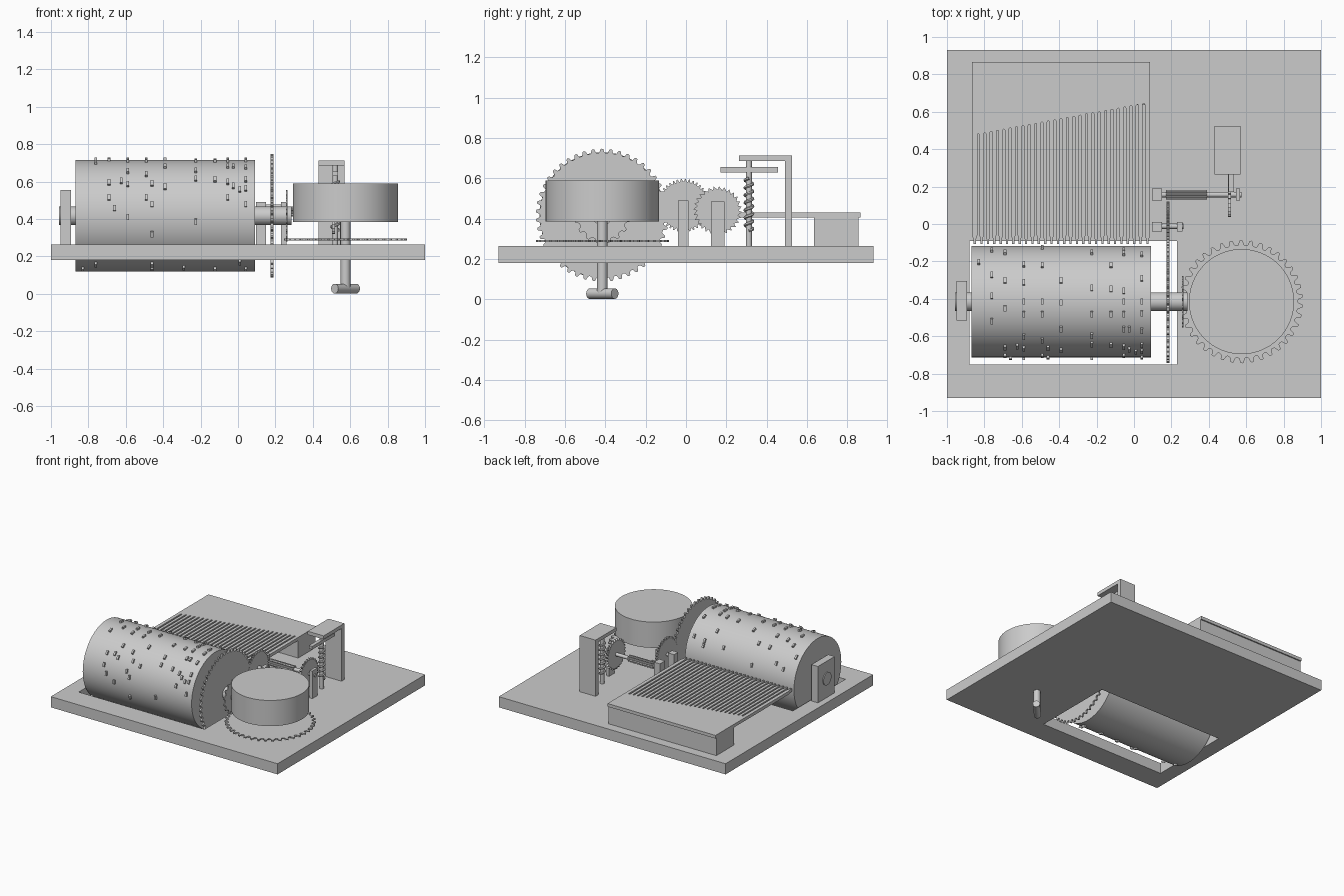
import bpy, bmesh
from math import sin, cos, pi, radians, tau
from mathutils import Matrix

if "Cube" in bpy.data.objects:
    bpy.data.objects.remove(bpy.data.objects["Cube"])

CY, CZ = -0.415, 0.417      # drum axis
BX = 0.575                  # spring barrel axis


def finish(name, bm):
    bmesh.ops.recalc_face_normals(bm, faces=bm.faces)
    me = bpy.data.meshes.new(name)
    bm.to_mesh(me)
    bm.free()
    ob = bpy.data.objects.new(name, me)
    bpy.context.collection.objects.link(ob)
    return ob


def place(p, w, axis):
    # 2D outline point to 3D: axis x uses (y, z), axis z uses (x, y)
    return (w, p[0], p[1]) if axis == 'x' else (p[0], p[1], w)


def prism(name, pts, a, b, axis):
    bm = bmesh.new()
    lo = [bm.verts.new(place(p, a, axis)) for p in pts]
    hi = [bm.verts.new(place(p, b, axis)) for p in pts]
    bm.faces.new(lo)
    bm.faces.new(hi)
    n = len(pts)
    for i in range(n):
        bm.faces.new((lo[i], lo[(i + 1) % n], hi[(i + 1) % n], hi[i]))
    return finish(name, bm)


def box(name, x0, x1, y0, y1, z0, z1):
    return prism(name, [(x0, y0), (x1, y0), (x1, y1), (x0, y1)], z0, z1, 'z')


def rod(name, c, r, a, b, axis, n=32):
    pts = [(c[0] + r * cos(tau * i / n), c[1] + r * sin(tau * i / n)) for i in range(n)]
    return prism(name, pts, a, b, axis)


def gear(name, c, r, depth, teeth, a, b, axis, saw=False):
    pts = []
    steps = ((0, 0), (0.75, 1)) if saw else ((0, 0), (0.25, 0.15), (0.4, 0.9), (0.55, 1), (0.7, 0.9), (0.85, 0.15))
    for t in range(teeth):
        for f, h in steps:
            ang, rr = tau * (t + f) / teeth, r - depth * (1 - h)
            pts.append((c[0] + rr * cos(ang), c[1] + rr * sin(ang)))
    return prism(name, pts, a, b, axis)


# base plate with rectangular opening for the drum
bm = bmesh.new()
xs, ys = (-1, -0.88, 0.23, 1), (-0.93, -0.75, -0.09, 0.93)
g = [[bm.verts.new((x, y, 0.18)) for y in ys] for x in xs]
for i in range(3):
    for j in range(3):
        if (i, j) != (1, 1):
            bm.faces.new((g[i][j], g[i + 1][j], g[i + 1][j + 1], g[i][j + 1]))
ext = bmesh.ops.extrude_face_region(bm, geom=bm.faces[:])
bmesh.ops.translate(bm, vec=(0, 0, 0.085), verts=[v for v in ext['geom'] if isinstance(v, bmesh.types.BMVert)])
finish("base_plate", bm)

# pin drum, its shaft, bearing and gears
rod("drum", (CY, CZ), 0.298, -0.87, 0.09, 'x', 96)
rod("drum_shaft_left", (CY, CZ), 0.05, -0.957, -0.87, 'x')
rod("drum_shaft_right", (CY, CZ), 0.05, 0.09, 0.285, 'x')
box("drum_bearing", -0.95, -0.893, -0.515, -0.305, 0.265, 0.555)
gear("drum_gear", (CY, CZ), 0.33, 0.022, 46, 0.175, 0.189, 'x')
gear("drive_pinion", (CY, CZ), 0.14, 0.02, 16, 0.256, 0.264, 'x')

# drum pins: x position -> angles round the drum
pins = {
    -0.83: (46, 250), -0.76: (25, 62, 84, 110, 239), -0.69: (30, 68, 97, 144, 161),
    -0.66: (172,), -0.625: (142,), -0.59: (49, 70, 90, 103, 128, 146, 181),
    -0.49: (18, 50, 90, 103, 133, 161), -0.46: (168, 199, 145, 239, 248),
    -0.39: (68, 91, 119, 149), -0.225: (30, 76, 103, 127, 139, 186),
    -0.29: (246,), -0.123: (50, 77, 103, 140, 250),
    -0.055: (25, 32, 79, 90, 103, 119, 143, 161), -0.025: (119, 148),
    0.01: (152, 235), 0.042: (34, 66, 90, 102, 121, 140, 151, 168, 250)}
bm = bmesh.new()
for x, angles in pins.items():
    for a in angles:
        m = (Matrix.Translation((x, CY, CZ)) @ Matrix.Rotation(radians(a), 4, 'X')
             @ Matrix.Translation((0, 0.3, 0)) @ Matrix.Diagonal((0.014, 0.024, 0.032, 1)))
        bmesh.ops.create_cube(bm, size=1, matrix=m)
finish("drum_pins", bm)

# spring barrel with gear and winding key
rod("spring_barrel", (BX, CY), 0.281, 0.385, 0.59, 'z', 96)
gear("barrel_gear", (BX, CY), 0.33, 0.03, 38, 0.285, 0.295, 'z')
rod("winding_shaft", (BX, CY), 0.026, 0.03, 0.385, 'z')
key = rod("winding_key", (0, 0), 0.026, -0.085, 0.085, 'x')
key.data.transform(Matrix.Translation((BX, CY, 0.028)) @ Matrix.Rotation(radians(47), 4, 'Z'))

# comb: one plate with sloping row of round-ended slots
N, X0, X1 = 28, -0.866, 0.086
pitch, slot = (X1 - X0) / N, 0.012
pts = [(X1, 0.865), (X0, 0.865)]
for i in range(N):
    l = X0 + i * pitch + (slot / 2 if i else 0)
    r = X0 + (i + 1) * pitch - (slot / 2 if i < N - 1 else 0)
    m = (l + r) / 2
    pts += [(l, -0.06), (m - 0.006, -0.085), (m - 0.006, -0.108),
            (m + 0.006, -0.108), (m + 0.006, -0.085), (r, -0.06)]
    if i < N - 1:
        sx, sy = X0 + (i + 1) * pitch, 0.47 + 0.175 * (i + 1) / N
        pts += [(sx - slot / 2 * cos(k * pi / 4), sy + slot / 2 * sin(k * pi / 4)) for k in range(5)]
prism("comb", pts, 0.405, 0.43, 'z')
box("comb_block", X0, X1, 0.635, 0.855, 0.265, 0.405)

# intermediate gear on two posts
Y2, Z2 = -0.012, 0.465
rod("middle_shaft", (Y2, Z2), 0.014, 0.097, 0.265, 'x', 24)
gear("middle_gear", (Y2, Z2), 0.132, 0.014, 40, 0.174, 0.19, 'x')
for side, a, b in (("left", 0.097, 0.15), ("right", 0.23, 0.26)):
    box("middle_post_" + side, a, b, -0.04, 0.012, 0.265, 0.49)

# worm wheel on its shaft and posts
Y3, Z3 = 0.157, 0.44
rod("wheel_shaft", (Y3, Z3), 0.014, 0.097, 0.575, 'x', 24)
gear("wheel_pinion", (Y3, Z3), 0.027, 0.008, 10, 0.17, 0.39, 'x')
gear("worm_wheel", (Y3, Z3), 0.121, 0.018, 28, 0.503, 0.519, 'x', saw=True)
for side, a, b in (("left", 0.097, 0.15), ("right", 0.545, 0.568)):
    box("wheel_post_" + side, a, b, 0.125, 0.19, 0.265, 0.485)

# worm spindle with helical thread, fly blade and bracket
WX, WY = 0.52, 0.312
rod("worm_spindle", (WX, WY), 0.015, 0.265, 0.69, 'z', 24)
cu = bpy.data.curves.new("worm_thread", 'CURVE')
cu.dimensions = '3D'
cu.bevel_depth, cu.bevel_resolution, cu.use_fill_caps = 0.008, 1, True
steps = 7 * 20
sp = cu.splines.new('POLY')
sp.points.add(steps)
for i, p in enumerate(sp.points):
    t = tau * i / 20
    p.co = (WX + 0.019 * cos(t), WY + 0.019 * sin(t), 0.34 + 0.26 * i / steps, 1)
thread = bpy.data.objects.new("worm_thread", cu)
bpy.context.collection.objects.link(thread)
bpy.context.view_layer.objects.active = thread
thread.select_set(True)
bpy.ops.object.convert(target='MESH')
box("fly_blade", WX - 0.015, WX + 0.015, 0.17, 0.455, 0.63, 0.655)
prism("worm_bracket", [(0.525, 0.265), (0.525, 0.713), (0.264, 0.713), (0.264, 0.685),
                       (0.49, 0.685), (0.49, 0.265)], 0.43, 0.57, 'x')

# smooth round parts, keep hard edges
bpy.ops.object.select_all(action='SELECT')
bpy.ops.object.shade_smooth_by_angle(angle=radians(30))
